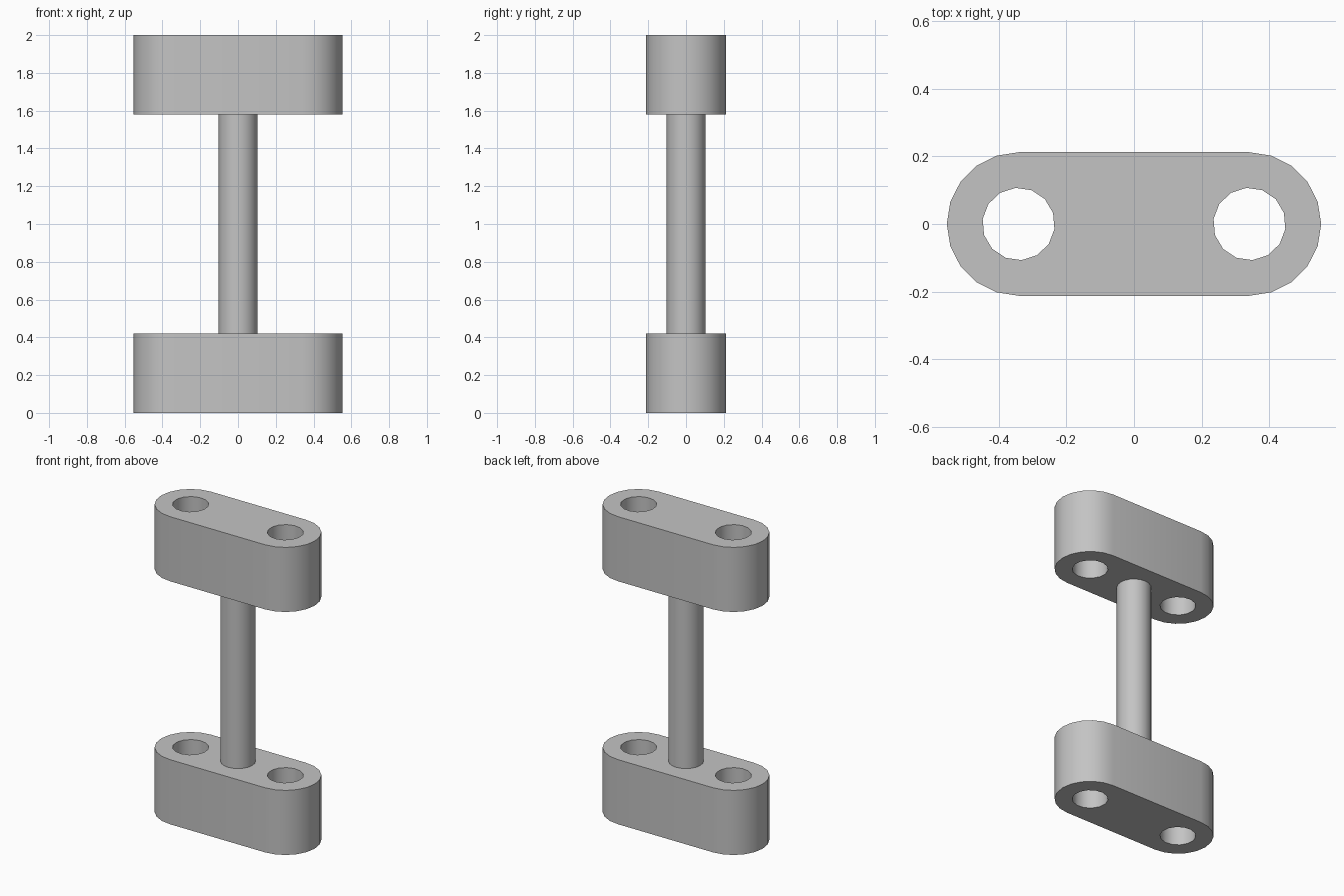
import bpy, bmesh
from math import cos, sin, radians, tau

cube = bpy.data.objects.get("Cube")
if cube:
    bpy.data.objects.remove(cube, do_unlink=True)

HOLE_X, END_R, HOLE_R, ROD_R, BLOCK_H, TOTAL_H = 0.341, 0.212, 0.107, 0.103, 0.42, 2.0

grey = bpy.data.materials.new("plain_grey")
grey.use_nodes = True
grey.diffuse_color = (0.55, 0.55, 0.55, 1)
grey.node_tree.nodes["Principled BSDF"].inputs["Base Color"].default_value = grey.diffuse_color


def arc(cx, radius, start, step, count):
    angles = [radians(start + step * i) for i in range(count)]
    return [(cx + radius * cos(a), radius * sin(a)) for a in angles]


def extruded(name, loops, z, height):
    """Fill the outline (with any hole loops) and extrude it upward."""
    bm = bmesh.new()
    edges = []
    for loop in loops:
        verts = [bm.verts.new((x, y, z)) for x, y in loop]
        edges += [bm.edges.new((v, verts[i - 1])) for i, v in enumerate(verts)]
    bmesh.ops.triangle_fill(bm, edges=edges, use_beauty=True)
    bmesh.ops.dissolve_limit(bm, angle_limit=0.01, verts=[], edges=bm.edges[:])
    new = bmesh.ops.extrude_face_region(bm, geom=bm.faces[:], use_keep_orig=True)["geom"]
    top = [g for g in new if isinstance(g, bmesh.types.BMVert)]
    bmesh.ops.translate(bm, verts=top, vec=(0, 0, height))
    bmesh.ops.recalc_face_normals(bm, faces=bm.faces[:])
    mesh = bpy.data.meshes.new(name)
    bm.to_mesh(mesh)
    bm.free()
    mesh.materials.append(grey)
    obj = bpy.data.objects.new(name, mesh)
    bpy.context.collection.objects.link(obj)
    bpy.ops.object.select_all(action="DESELECT")
    obj.select_set(True)
    bpy.context.view_layer.objects.active = obj
    bpy.ops.object.shade_smooth_by_angle(angle=radians(35))
    return obj


# Rounded blocks, each with two through holes
outline = arc(HOLE_X, END_R, -90, 18, 11) + arc(-HOLE_X, END_R, 90, 18, 11)
holes = [arc(side * HOLE_X, HOLE_R, 172, 360 / 14, 14) for side in (-1, 1)]
for name, z in (("lower_block", 0), ("upper_block", TOTAL_H - BLOCK_H)):
    extruded(name, [outline] + holes, z, BLOCK_H)

# Connecting rod between the blocks
extruded("connecting_rod", [arc(0, ROD_R, 0, 18, 20)], BLOCK_H, TOTAL_H - 2 * BLOCK_H)
